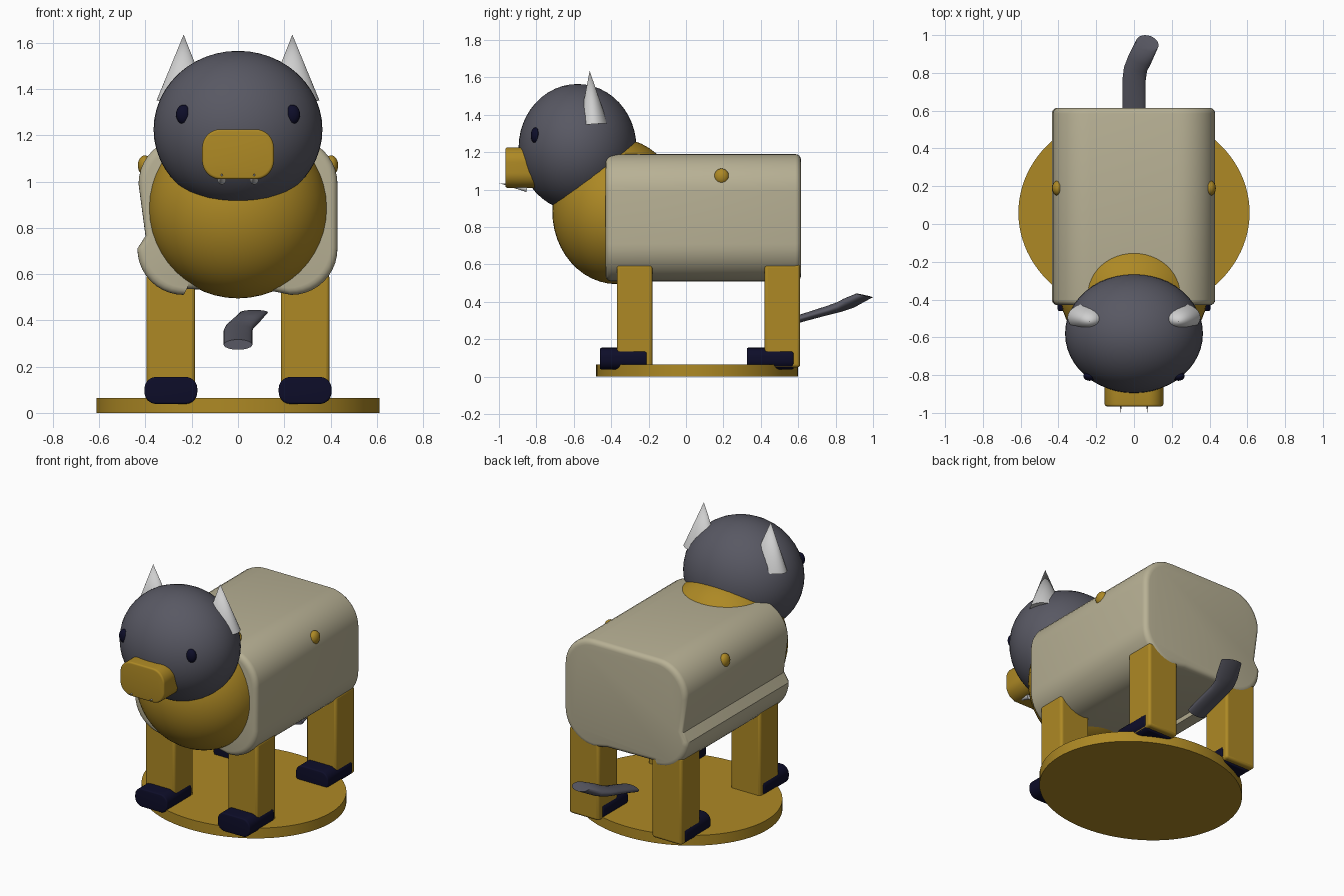
import bpy
import bmesh
from math import sin, cos, radians, pi
from mathutils import Vector

if "Cube" in bpy.data.objects:
    bpy.data.objects.remove(bpy.data.objects["Cube"], do_unlink=True)


def material(name, rgb):
    mat = bpy.data.materials.new(name)
    mat.use_nodes = True
    color = (*rgb, 1)
    mat.diffuse_color = color
    mat.node_tree.nodes["Principled BSDF"].inputs["Base Color"].default_value = color
    return mat


GOLD = material("gold", (0.42, 0.25, 0.018))
CREAM = material("cream", (0.48, 0.44, 0.30))
CHARCOAL = material("charcoal", (0.098, 0.098, 0.125))
NAVY = material("dark navy", (0.004, 0.004, 0.022))
WHITE = material("pale grey", (0.62, 0.62, 0.62))


def finish(obj, name, mat, angle=35):
    """Name, colour and smooth one part."""
    obj.name = obj.data.name = name
    obj.data.materials.clear()
    obj.data.materials.append(mat)
    bpy.ops.object.select_all(action="DESELECT")
    obj.select_set(True)
    bpy.context.view_layer.objects.active = obj
    bpy.ops.object.shade_smooth_by_angle(angle=radians(angle))
    return obj


def ellipsoid(name, mat, center, radii):
    bpy.ops.mesh.primitive_uv_sphere_add(segments=48, ring_count=24, location=center)
    obj = bpy.context.object
    obj.scale = radii
    return finish(obj, name, mat)


def loft(name, mat, rings, angle=35):
    """Skin a list of equal-length point rings and cap both ends."""
    bm = bmesh.new()
    loops = [[bm.verts.new(p) for p in ring] for ring in rings]
    n = len(loops[0])
    for a, b in zip(loops, loops[1:]):
        for i in range(n):
            j = (i + 1) % n
            bm.faces.new((a[i], a[j], b[j], b[i]))
    bm.faces.new(loops[0])
    bm.faces.new(loops[-1])
    bmesh.ops.recalc_face_normals(bm, faces=bm.faces)
    mesh = bpy.data.meshes.new(name)
    bm.to_mesh(mesh)
    bm.free()
    obj = bpy.data.objects.new(name, mesh)
    bpy.context.collection.objects.link(obj)
    return finish(obj, name, mat, angle)


def arc(cx, cz, r, start, steps=10):
    angles = [radians(start + 90 * i / steps) for i in range(steps + 1)]
    return [(cx + r * cos(a), cz + r * sin(a)) for a in angles]


def rounded_rect(cx, cz, w, h, r):
    """Rounded rectangle outline in x and z, from half sizes."""
    x, z = w - r, h - r
    corners = ((x, z), (-x, z), (-x, -z), (x, -z))
    return [p for i, (dx, dz) in enumerate(corners)
            for p in arc(cx + dx, cz + dz, r, 90 * i)]


def extrude_y(name, mat, outline, y0, y1, bevel):
    """Extrude an x-z outline along y with rounded end rims."""
    xs, zs = zip(*outline)
    cx, cz = (min(xs) + max(xs)) / 2, (min(zs) + max(zs)) / 2
    w, h = max(xs) - cx, max(zs) - cz
    rim = [(bevel * (1 - sin(t * pi / 8)), bevel * (1 - cos(t * pi / 8)))
           for t in range(5)]
    stations = [(y0 + inset_y, inset) for inset, inset_y in reversed(
        [(b, a) for a, b in rim])]
    stations = [(y0 + bevel * (1 - cos(t * pi / 8)), bevel * (1 - sin(t * pi / 8)))
                for t in range(5)]
    stations += [(y1 - (y - y0), inset) for y, inset in reversed(stations)]
    rings = [[Vector((cx + (x - cx) * (1 - d / w), y, cz + (z - cz) * (1 - d / h)))
              for x, z in outline] for y, d in stations]
    return loft(name, mat, rings)


def cone(name, mat, base, tip, radii):
    axis = Vector(tip) - Vector(base)
    bpy.ops.mesh.primitive_cone_add(vertices=32, radius1=1, radius2=0, depth=1,
                                    location=(Vector(base) + Vector(tip)) / 2)
    obj = bpy.context.object
    obj.scale = (*radii, axis.length)
    obj.rotation_euler = Vector((0, 0, 1)).rotation_difference(axis).to_euler()
    return finish(obj, name, mat, 50)


# Oval base plate
bpy.ops.mesh.primitive_cylinder_add(vertices=96, radius=1, depth=1, location=(0, 0.06, 0.0325))
base = bpy.context.object
base.scale = (0.612, 0.54, 0.065)
finish(base, "base_plate", GOLD)

# Barrel body with a crease along one flank and a shallow belly recess
outline = (arc(0.23, 0.99, 0.2, 0) + arc(-0.23, 0.99, 0.2, 90)
           + [(-0.40, 0.765)] + arc(-0.235, 0.71, 0.2, 180)
           + [(-0.23, 0.535), (0.13, 0.53)] + arc(0.23, 0.71, 0.2, 270))
extrude_y("body", CREAM, outline, -0.43, 0.615, 0.03)

# Chest, head and snout
ellipsoid("chest", GOLD, (0, -0.37, 0.885), (0.39, 0.345, 0.39))
ellipsoid("head", CHARCOAL, (0, -0.58, 1.225), (0.365, 0.315, 0.34))
extrude_y("snout", GOLD, rounded_rect(0, 1.118, 0.155, 0.108, 0.08), -0.965, -0.75, 0.01)

# Paired parts
for side, s in (("left", 1), ("right", -1)):
    ellipsoid(f"{side}_eye", NAVY, (s * 0.235, -0.805, 1.29), (0.033, 0.025, 0.042))
    ellipsoid(f"{side}_body_spot", GOLD, (s * 0.403, 0.19, 1.07), (0.03, 0.04, 0.043))
    cone(f"{side}_horn", WHITE, (s * 0.237, -0.495, 1.35), (s * 0.235, -0.515, 1.635),
         (0.115, 0.077))
    cone(f"{side}_tooth", WHITE, (s * 0.07, -0.85, 1.005), (s * 0.07, -1.0, 1.035),
         (0.018, 0.018))
    for end, leg_y, hoof_y in (("front", -0.275, -0.46), ("back", 0.515, 0.325)):
        bpy.ops.mesh.primitive_cube_add(size=1, location=(s * 0.29, leg_y, 0.325))
        leg = bpy.context.object
        leg.scale = (0.21, 0.19, 0.55)
        bpy.ops.object.transform_apply(location=False, rotation=False, scale=True)
        bevel = leg.modifiers.new("rounded edges", "BEVEL")
        bevel.width = 0.015
        bevel.segments = 3
        finish(leg, f"{end}_{side}_leg", GOLD)
        extrude_y(f"{end}_{side}_hoof", NAVY,
                  rounded_rect(s * 0.29, 0.097, 0.114, 0.058, 0.05),
                  hoof_y, hoof_y + 0.25, 0.008)

# Flat curved tail: centre, sideways axis and thickness axis per station
stations = [((0, 0.56, 0.295), (0.062, 0, 0), (0, 0, 0.022)),
            ((0, 0.64, 0.32), (0.062, 0, 0), (0, 0, 0.022)),
            ((0, 0.76, 0.355), (0.062, 0, 0), (0, -0.005, 0.024)),
            ((0.008, 0.82, 0.373), (0.061, -0.01, 0), (0, -0.01, 0.026)),
            ((0.03, 0.87, 0.393), (0.06, -0.02, 0), (0, -0.02, 0.026)),
            ((0.07, 0.955, 0.435), (0.06, -0.008, 0), (0, -0.044, 0.01))]
rings = [[Vector(c) + Vector(u) * cos(k * pi / 12) + Vector(v) * sin(k * pi / 12)
          for k in range(24)] for c, u, v in stations]
loft("tail", CHARCOAL, rings, 50)
